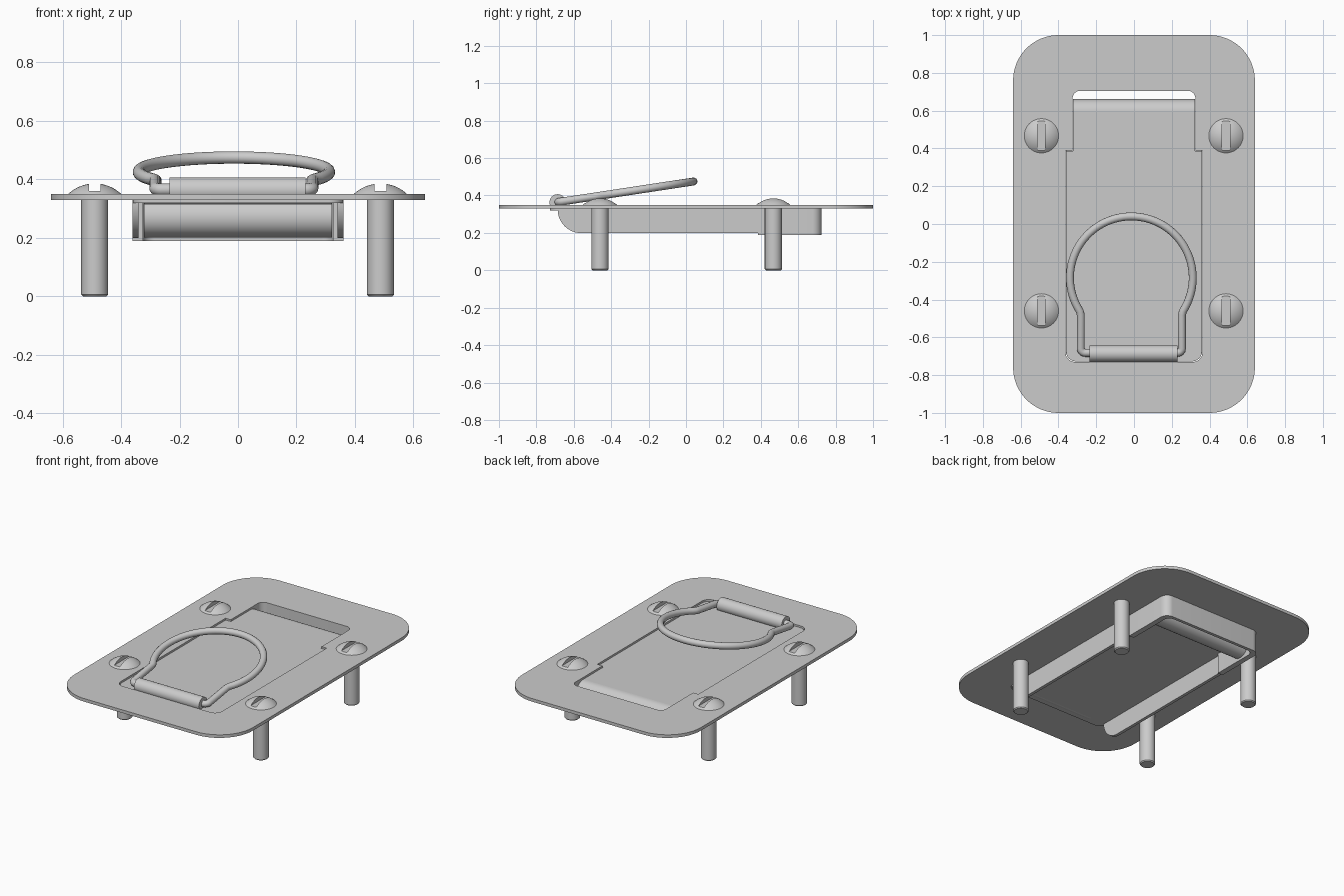
import bpy, bmesh
from math import cos, sin, pi, radians, asin, sqrt
from mathutils import Vector, Matrix

if "Cube" in bpy.data.objects:
    bpy.data.objects.remove(bpy.data.objects["Cube"])

STEEL = (0.6, 0.6, 0.6, 1)
steel = bpy.data.materials.new("grey steel")
steel.use_nodes = True
steel.diffuse_color = STEEL
steel.node_tree.nodes["Principled BSDF"].inputs["Base Color"].default_value = STEEL

# Swaps local x, y, z for world y, z, x, so a side profile runs along x
SIDEWAYS = Matrix(((0, 0, 1, 0), (1, 0, 0, 0), (0, 1, 0, 0), (0, 0, 0, 1)))


def arc(cx, cy, r, a0, a1, n=24):
    return [(cx + r * cos(a0 + (a1 - a0) * i / n), cy + r * sin(a0 + (a1 - a0) * i / n))
            for i in range(n + 1)]


def rounded(corners, n=10):
    """Right-angled outline from (x, y, corner radius)."""
    out = []
    for i, (x, y, r) in enumerate(corners):
        p = Vector((x, y))
        if not r:
            out.append((x, y))
            continue
        back = (Vector(corners[i - 1][:2]) - p).normalized()
        ahead = (Vector(corners[(i + 1) % len(corners)][:2]) - p).normalized()
        c = p + (back + ahead) * r
        for k in range(n + 1):
            t = pi / 2 * k / n
            out.append(tuple(c - r * (ahead * cos(t) + back * sin(t))))
    return out


def mirrored(half):
    """Completes an outline of (x, y, radius) corners across x = 0."""
    return half + [(-x, y, r) for x, y, r in reversed(half)]


def finish(name, mesh):
    mesh.name = name
    mesh.materials.clear()
    mesh.materials.append(steel)
    mesh.shade_smooth()
    mesh.set_sharp_from_angle(angle=radians(32))
    obj = bpy.data.objects.new(name, mesh)
    bpy.context.collection.objects.link(obj)
    return obj


def curve_mesh(curve):
    """Turns a curve into a welded mesh."""
    temp = bpy.data.objects.new("temp", curve)
    bpy.context.collection.objects.link(temp)
    graph = bpy.context.evaluated_depsgraph_get()
    mesh = bpy.data.meshes.new_from_object(temp.evaluated_get(graph))
    bpy.data.objects.remove(temp)
    bm = bmesh.new()
    bm.from_mesh(mesh)
    bmesh.ops.remove_doubles(bm, verts=bm.verts, dist=1e-5)
    bmesh.ops.recalc_face_normals(bm, faces=bm.faces)
    bm.to_mesh(mesh)
    bm.free()
    return mesh


def add_spline(curve, points, cyclic):
    s = curve.splines.new('POLY')
    s.points.add(len(points) - 1)
    for q, p in zip(s.points, points):
        q.co = (*p, *([0] * (3 - len(p))), 1)
    s.use_cyclic_u = cyclic


def slab(name, loops, lo, hi, sideways=False):
    """Extrudes outlines (later ones are holes) from lo to hi."""
    curve = bpy.data.curves.new(name, 'CURVE')
    curve.dimensions = '2D'
    curve.fill_mode = 'BOTH'
    curve.extrude = (hi - lo) / 2
    for loop in loops:
        add_spline(curve, loop, True)
    mesh = curve_mesh(curve)
    mesh.transform(Matrix.Translation((0, 0, (lo + hi) / 2)))
    if sideways:
        mesh.transform(SIDEWAYS)
    return finish(name, mesh)


# Base plate with a stepped opening
plate = rounded(mirrored([(0.64, -1, 0.24), (0.64, 1, 0.24)]), 16)
opening = rounded(mirrored([(0.362, -0.73, 0.05), (0.362, 0.39, 0),
                            (0.325, 0.39, 0), (0.325, 0.705, 0.04)]))
slab("base_plate", [plate, opening], 0.33, 0.35)

# Hinged lid panel and its curled rear edge
ROLL_Y, ROLL_Z, ROLL_R, SHEET = 0.592, 0.271, 0.069, 0.02
lid = rounded(mirrored([(0.359, -0.727, 0.05), (0.359, 0.387, 0),
                        (0.322, 0.387, 0), (0.322, ROLL_Y, 0)]))
slab("lid_panel", [lid], 0.32, 0.34)
curl = (arc(ROLL_Y, ROLL_Z, ROLL_R, pi / 2, radians(-220), 40)
        + arc(ROLL_Y, ROLL_Z, ROLL_R - SHEET, radians(-220), pi / 2, 40))
slab("lid_curled_edge", [curl], -0.322, 0.322, True)

# Side flanges with a rounded front end
flange = arc(-0.56, 0.325, 0.126, pi, 1.5 * pi, 16) + [(0.385, 0.199), (0.385, 0.325)]
for side, lo in (("left", 0.34), ("right", -0.36)):
    slab(side + "_flange", [flange], lo, lo + 0.02, True)

# U-shaped pocket wall under the rear of the opening
pocket = rounded([(0.36, 0.385, 0), (0.36, 0.725, 0.05), (-0.36, 0.725, 0.05), (-0.36, 0.385, 0),
                  (-0.325, 0.385, 0), (-0.325, 0.705, 0.04), (0.325, 0.705, 0.04), (0.325, 0.385, 0)])
slab("pocket_wall", [pocket], 0.19, 0.332)

# Barrel that holds the pull ring
slab("ring_barrel", [arc(-0.686, 0.363, 0.044, 0, 2 * pi, 32)[:-1]], -0.235, 0.23, True)

# Pull ring: pins, elbows, legs and a large arc, tilted up to the rear
RING_X, RING_Y, RING_R, LEG, PIN_Y = -0.014, -0.285, 0.325, 0.268, -0.682
kink = asin(LEG / RING_R)
leg_top = RING_Y - sqrt(RING_R ** 2 - LEG ** 2)
right_half = [(0.2, PIN_Y)] + arc(LEG - 0.025, PIN_Y + 0.025, 0.025, -pi / 2, 0, 8) + [(LEG, leg_top - 0.01)]
path = (right_half + arc(0, RING_Y, RING_R, kink - pi / 2 + 0.03, 1.5 * pi - kink - 0.03, 64)
        + [(-x, y) for x, y in reversed(right_half)])
wire = bpy.data.curves.new("pull_ring", 'CURVE')
wire.dimensions = '3D'
wire.bevel_depth = 0.021
wire.bevel_resolution = 5
wire.use_fill_caps = True
add_spline(wire, [(x + RING_X, y, 0.365 + 0.152 * (y - PIN_Y)) for x, y in path], False)
finish("pull_ring", curve_mesh(wire))

# Slotted dome-head screw, turned from a profile
HEAD, RISE, TOP = 0.092, 0.037, 0.349
ball = (HEAD ** 2 + RISE ** 2) / (2 * RISE)
half_angle = asin(HEAD / ball)
profile = [(0, 0), (0.04, 0), (0.046, 0.006), (0.046, TOP), (HEAD, TOP)]
profile += [(ball * sin(half_angle * k / 8), TOP + RISE - ball + ball * cos(half_angle * k / 8))
            for k in range(7, -1, -1)]
bm = bmesh.new()
verts = [bm.verts.new((r, 0, z)) for r, z in profile]
edges = [bm.edges.new(pair) for pair in zip(verts, verts[1:])]
bmesh.ops.spin(bm, geom=verts + edges, axis=(0, 0, 1), cent=(0, 0, 0), angle=2 * pi, steps=40)
bmesh.ops.remove_doubles(bm, verts=bm.verts, dist=1e-5)
bmesh.ops.recalc_face_normals(bm, faces=bm.faces)
turned = bpy.data.meshes.new("screw")
bm.to_mesh(turned)
bm.free()
blank = finish("screw_blank", turned)
slot = [(-0.02, -0.082), (0.02, -0.082), (0.02, 0.082), (-0.02, 0.082)]
cutter = slab("slot_cutter", [slot], 0.36, 0.42)
cut = blank.modifiers.new("slot", 'BOOLEAN')
cut.operation = 'DIFFERENCE'
cut.solver = 'EXACT'
cut.object = cutter
graph = bpy.context.evaluated_depsgraph_get()
slotted = bpy.data.meshes.new_from_object(blank.evaluated_get(graph))
bpy.data.objects.remove(blank)
bpy.data.objects.remove(cutter)

# One screw near each corner
for end, y in (("front", -0.46), ("rear", 0.467)):
    for side, x in (("left", 0.487), ("right", -0.49)):
        screw = finish(f"{end}_{side}_screw", slotted.copy())
        screw.location = (x, y, 0)
